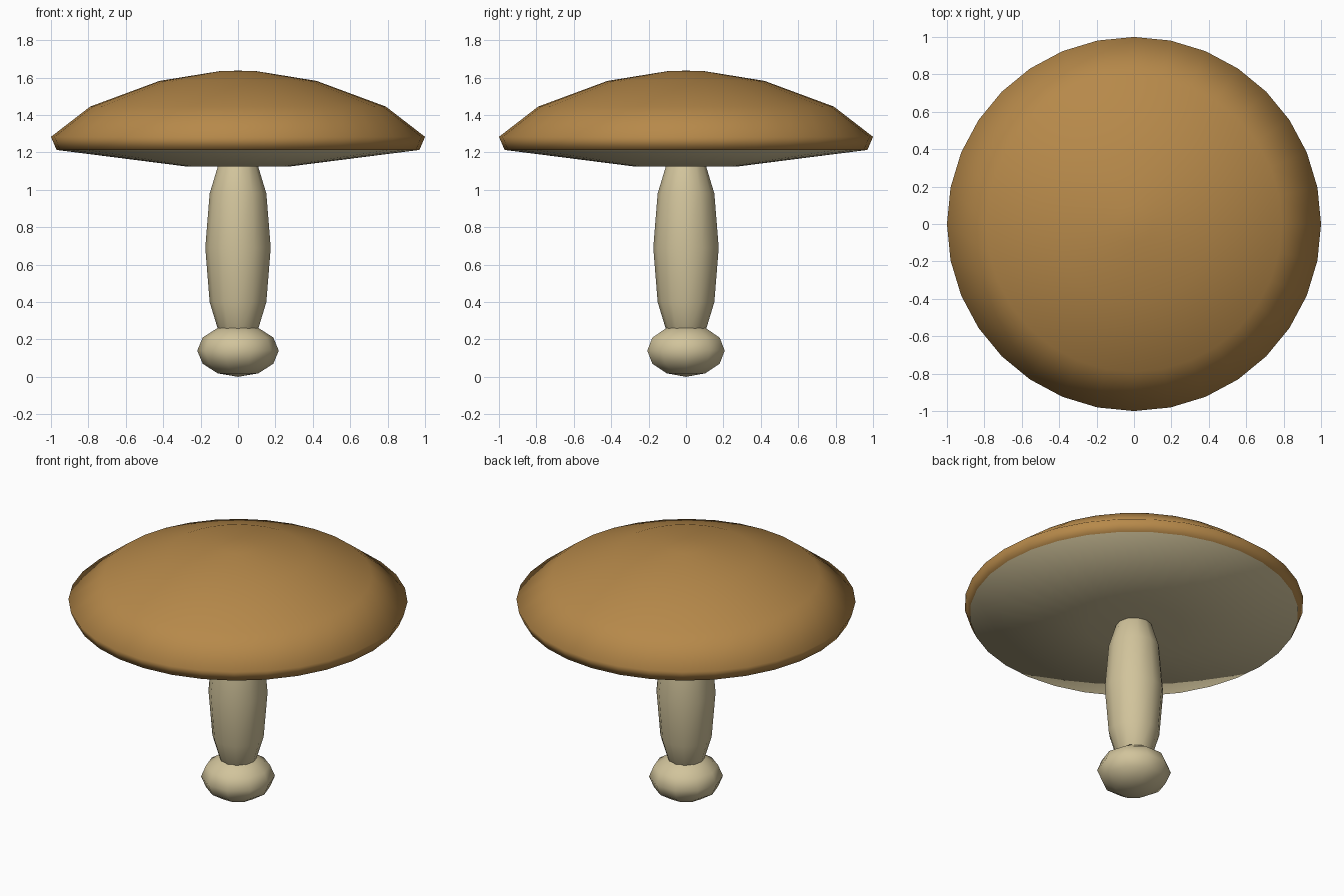
import bpy, bmesh, math

if "Cube" in bpy.data.objects:
    bpy.data.objects.remove(bpy.data.objects["Cube"])


def material(name, rgb):
    m = bpy.data.materials.new(name)
    m.diffuse_color = (*rgb, 1)
    m.use_nodes = True
    m.node_tree.nodes["Principled BSDF"].inputs["Base Color"].default_value = m.diffuse_color
    return m


brown = material("cap_brown", (0.47, 0.25, 0.068))
cream = material("cream", (0.64, 0.55, 0.33))


def lathe(name, profile, sides, mats, rule=lambda z: 0):
    """Revolve (radius, z) points, bottom to top; radius 0 makes a pole."""
    bm = bmesh.new()
    rings = []
    for r, z in profile:
        if r < 1e-5:
            rings.append([bm.verts.new((0, 0, z))] * sides)
        else:
            rings.append([bm.verts.new((r * math.cos(math.tau * i / sides),
                                        r * math.sin(math.tau * i / sides), z))
                          for i in range(sides)])
    for lo, hi in zip(rings, rings[1:]):
        for i in range(sides):
            j = (i + 1) % sides
            quad = list(dict.fromkeys((lo[i], lo[j], hi[j], hi[i])))
            f = bm.faces.new(quad)
            f.smooth = True
            f.material_index = rule(f.calc_center_median().z)
    bmesh.ops.recalc_face_normals(bm, faces=bm.faces[:])
    me = bpy.data.meshes.new(name)
    bm.to_mesh(me)
    bm.free()
    for m in mats:
        me.materials.append(m)
    ob = bpy.data.objects.new(name, me)
    bpy.context.collection.objects.link(ob)
    return ob


def ellipsoid(radius, half, centre, rings=6):
    return [(radius * math.sin(math.pi * k / rings),
             centre - half * math.cos(math.pi * k / rings))
            for k in range(rings + 1)]


# Round bulb at the foot
lathe("bulb", ellipsoid(0.218, 0.14, 0.14), 10, [cream])

# Stretched stem
lathe("stem", ellipsoid(0.175, 0.58, 0.69), 12, [cream])

# Cap: brown above the rim, cream underside
cap = [(0, 1.125), (0.28, 1.125), (0.97, 1.213), (1.0, 1.283),
       (0.79, 1.445), (0.42, 1.582), (0.1, 1.634), (0, 1.637)]
lathe("cap", cap, 32, [brown, cream], lambda z: 1 if z < 1.21 else 0)
